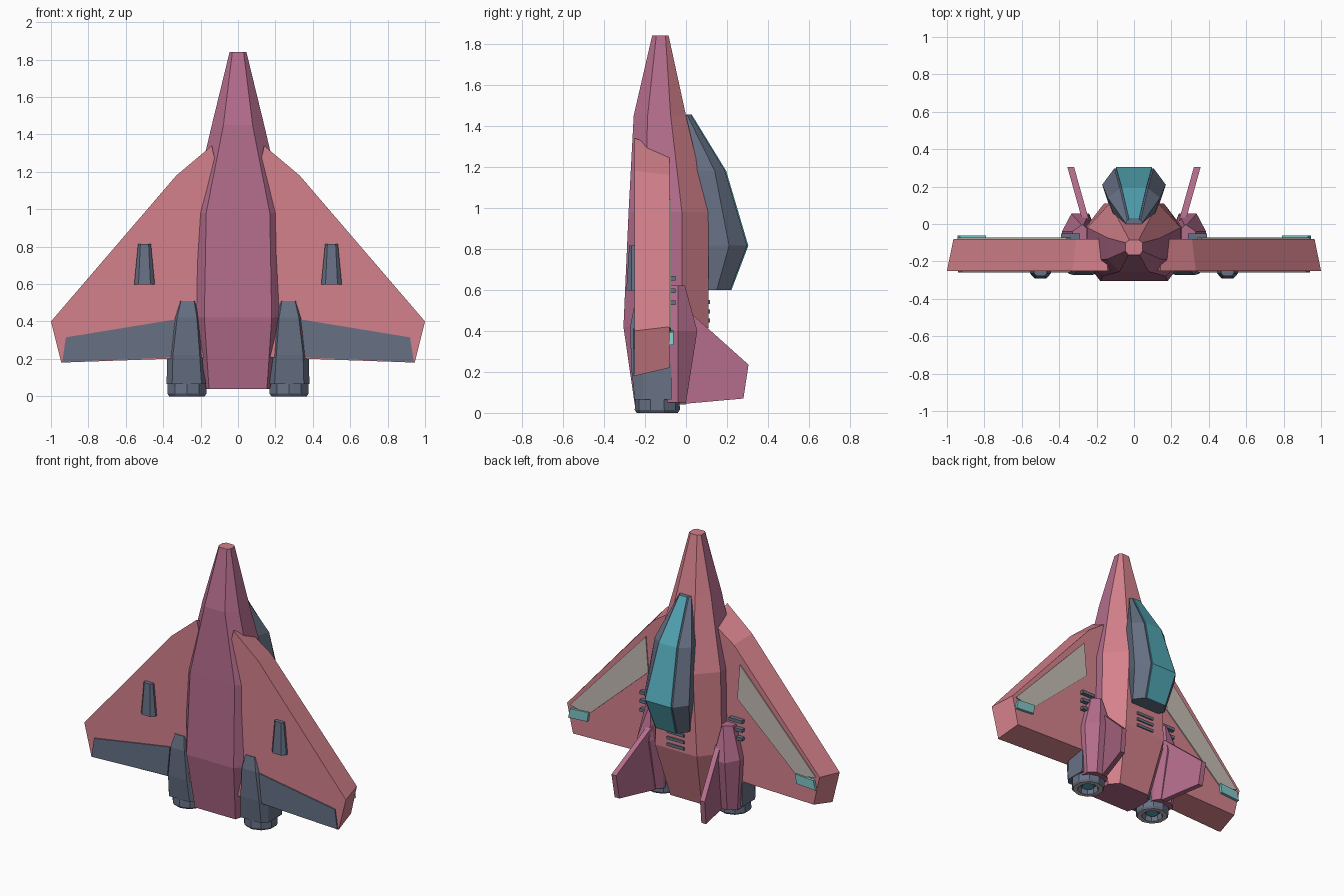
import bpy, bmesh, math

if "Cube" in bpy.data.objects:
    bpy.data.objects.remove(bpy.data.objects["Cube"])

def material(name, rgb):
    m = bpy.data.materials.new(name)
    m.diffuse_color = (*rgb, 1)
    m.use_nodes = True
    m.node_tree.nodes["Principled BSDF"].inputs["Base Color"].default_value = m.diffuse_color
    return m

PINK = material("coral_pink", (.66, .22, .26))
MAUVE = material("mauve", (.45, .15, .26))
SLATE = material("slate", (.135, .165, .235))
TEAL = material("teal_glass", (.085, .39, .47))
GREY = material("warm_grey", (.55, .50, .45))
AQUA = material("pale_aqua", (.22, .56, .57))


def loft(name, rings, mats, rule=None, mirror=False):
    """Skin equal-sized rings of points and cap both ends; rule(side, band) picks the material."""
    bm = bmesh.new()
    vs = [[bm.verts.new(p) for p in r] for r in rings]
    n = len(rings[0])
    for b in range(len(rings) - 1):
        for i in range(n):
            j = (i + 1) % n
            f = bm.faces.new((vs[b][i], vs[b][j], vs[b + 1][j], vs[b + 1][i]))
            f.material_index = rule(i, b) if rule else 0
    bm.faces.new(vs[0][::-1])
    bm.faces.new(vs[-1])
    bmesh.ops.recalc_face_normals(bm, faces=bm.faces)
    me = bpy.data.meshes.new(name)
    bm.to_mesh(me)
    bm.free()
    for m in mats:
        me.materials.append(m)
    ob = bpy.data.objects.new(name, me)
    bpy.context.collection.objects.link(ob)
    if mirror:
        ob.modifiers.new("mirror", 'MIRROR').use_mirror_merge = False
    return ob


def plate(name, poly, y0, y1, mat, mirror=True):
    """Flat plate from an (x, z) outline between two depths."""
    return loft(name, [[(x, y, z) for x, z in poly] for y in (y0, y1)], [mat], mirror=mirror)


def bar(name, x0, x1, y0, y1, z0, z1, mat, mirror=True):
    return plate(name, [(x0, z0), (x1, z0), (x1, z1), (x0, z1)], y0, y1, mat, mirror)


# Fuselage: octagonal sections (z, belly half, belly y, half width, low y, high y, back half, back y)
def hull_ring(z, a, ya, w, y1, y2, t, yt):
    return [(-a, ya, z), (a, ya, z), (w, y1, z), (w, y2, z),
            (t, yt, z), (-t, yt, z), (-w, y2, z), (-w, y1, z)]

loft("fuselage", [hull_ring(*s) for s in (
    (1.84, .03, -.165, .045, -.145, -.10, .025, -.085),
    (1.45, .078, -.255, .14, -.187, -.075, .07, 0),
    (.98, .17, -.28, .25, -.20, -.02, .13, .11),
    (.42, .18, -.305, .26, -.20, -.02, .16, .11),
    (.04, .155, -.25, .17, -.20, -.06, .12, .0))],
    [MAUVE, PINK], lambda i, b: 1 if i in (3, 4, 5) else 0).data.polygons[-2].material_index = 1

# Wings, tapering slightly towards the back surface
wing_front = [(.14, 1.34), (.33, 1.18), (1, .40), (.945, .18), (.10, .21), (.11, 1.2)]
wing_back = [(.15, 1.27), (.31, 1.16), (.965, .42), (.92, .22), (.10, .24), (.11, 1.2)]
loft("wing", [[(x, -.25, z) for x, z in wing_front],
              [(x, -.08, z) for x, z in wing_back]], [PINK], mirror=True)
plate("wing_flap", [(.92, .315), (.94, .183), (.36, .207), (.34, .41)], -.258, -.249, SLATE)
plate("wing_panel", [(.36, 1.04), (.94, .415), (.80, .385), (.34, .80)], -.081, -.073, GREY)
plate("wing_tip_light", [(.79, .405), (.93, .395), (.945, .33), (.80, .34)], -.085, -.062, AQUA)

# Belly pylons
loft("belly_pylon", [
    [(.5 - w, -.245, z), (.5 + w, -.245, z), (.5 + w, -.265, z), (.5 + v, y, z),
     (.5 - v, y, z), (.5 - w, -.265, z)]
    for z, w, v, y in ((.815, .034, .022, -.277), (.597, .055, .032, -.291))], [SLATE], mirror=True)

# Engine housing on the belly side
loft("engine_housing", [
    [(a, -.07, z), (a, -.21, z), (a + .03, y, z), (b - .03, y, z), (b, -.21, z), (b, -.07, z)]
    for z, a, b, y in ((.51, .205, .335, -.255), (.42, .19, .355, -.272),
                       (.22, .175, .378, -.267), (.065, .165, .382, -.25))], [SLATE], mirror=True)

# Engine cowl on the back side
loft("engine_cowl", [
    [(a, -.10, z), (b, -.10, z), (b, -.04, z), (b - .05, y, z), (a + .03, y, z), (a, -.04, z)]
    for z, a, b, y in ((.62, .24, .33, -.005), (.40, .21, .385, .055),
                       (.05, .20, .365, .0))], [MAUVE], mirror=True)

# Nozzle: stepped rings with pale rim and glowing core
def circle(r, z, n=10):
    return [(.273 + r * math.cos(math.tau * (i + .5) / n),
             -.14 + r * math.sin(math.tau * (i + .5) / n), z) for i in range(n)]

nozzle = loft("nozzle", [circle(r, z) for r, z in (
    (.108, .09), (.110, .015), (.100, 0), (.070, 0), (.062, .04), (.045, .04), (.042, .02))],
    [SLATE, GREY, TEAL], lambda i, b: 1 if b == 2 else 0, mirror=True)
nozzle.data.polygons[-1].material_index = 2

# Tail fins leaning outward
fin_outline = [(.02, .49), (.305, .235), (.28, .07), (.0, .045)]
loft("tail_fin", [[(.235 + .28 * y + t, y, z) for y, z in fin_outline] for t in (0, .036)],
     [MAUVE], mirror=True)

# Canopy frame: six-sided sections (z, base half, base y, mid half, mid y, top half, top y)
canopy = ((1.455, .03, -.02, .045, .005, .036, .022), (1.18, .11, .05, .14, .14, .075, .19),
          (.815, .13, .09, .17, .21, .105, .298), (.60, .10, .09, .135, .15, .085, .216))
loft("canopy_frame", [
    [(-a, ya, z), (a, ya, z), (m, ym, z), (t, yt, z), (-t, yt, z), (-m, ym, z)]
    for z, a, ya, m, ym, t, yt in canopy], [SLATE])

# Canopy glass laid along the frame's crest
loft("canopy_glass", [
    [(-t + .009, yt - .002, z), (t - .009, yt - .002, z), (t - .009, yt + .006, z), (-t + .009, yt + .006, z)]
    for z, a, ya, m, ym, t, yt in canopy], [TEAL])

# Vents on the back and beside the cowls
for i in range(3):
    bar("back_vent", -.065, .065, .10, .118, .44 + .045 * i, .46 + .045 * i, SLATE, mirror=False)
    bar("side_vent", .29, .39, -.085, -.052, .525 + .06 * i, .547 + .06 * i, SLATE)
